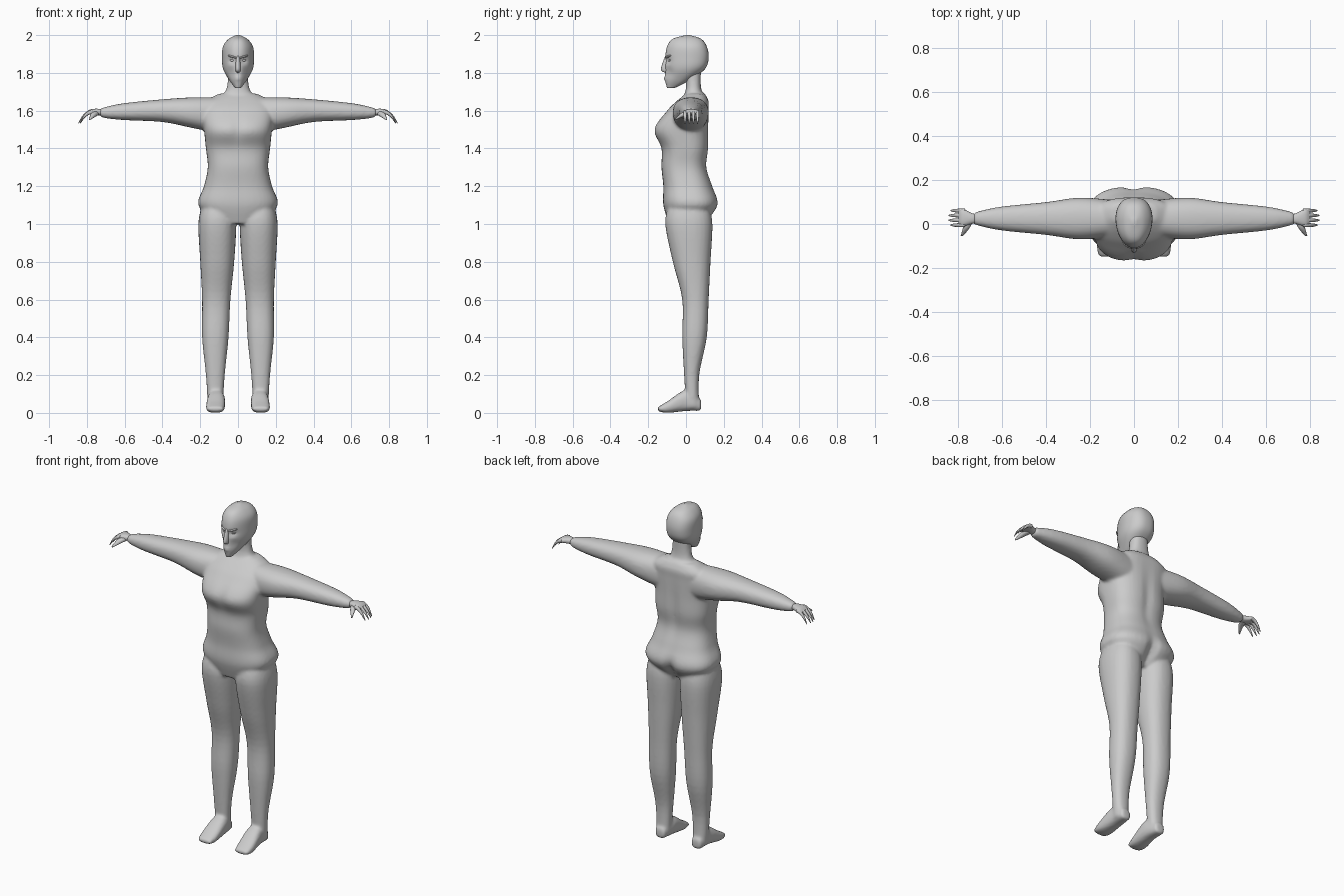
import bpy, bmesh
from math import cos, sin, pi, exp, copysign
from mathutils import Vector, Matrix, Euler

cube = bpy.data.objects.get("Cube")
if cube:
    bpy.data.objects.remove(cube, do_unlink=True)

grey = bpy.data.materials.new("plain grey")
grey.use_nodes = True
tone = (0.6, 0.6, 0.6, 1)
grey.diffuse_color = tone
grey.node_tree.nodes["Principled BSDF"].inputs["Base Color"].default_value = tone


def smooth_rows(rows, steps=5):
    """Pass a spline through the section rows."""
    points = [Vector(row) for row in rows]
    last = len(points) - 1
    result = []
    for i in range(last):
        start, end = points[i], points[i + 1]
        tangent_in = (end - points[max(i - 1, 0)]) / 2
        tangent_out = (points[min(i + 2, last)] - start) / 2
        for step in range(steps):
            t = step / steps
            ease = t * t * (3 - 2 * t)
            result.append(start.lerp(end, ease)
                          + tangent_in * t * (1 - t) ** 2
                          - tangent_out * t * t * (1 - t))
    return result + [points[last]]


def rounded(angle_value, power):
    """Superellipse coordinate from a sine or cosine."""
    return copysign(abs(angle_value) ** (2 / power), angle_value)


def loft(bm, axis, rows, side=1, power=2.3, sides=28, shape=None):
    """Skin rounded sections; each row is (position, low, high, low, high)."""
    u, v = [k for k in range(3) if k != axis]
    rings = []
    for position, u_low, u_high, v_low, v_high in smooth_rows(rows):
        ring = []
        for i in range(sides):
            angle = 2 * pi * i / sides
            p = Vector()
            p[axis] = position
            p[u] = (u_low + u_high + (u_high - u_low) * rounded(cos(angle), power)) / 2
            p[v] = (v_low + v_high + (v_high - v_low) * rounded(sin(angle), power)) / 2
            if shape:
                shape(p)
            p.x *= side
            ring.append(bm.verts.new(p))
        rings.append(ring)
    for lower, upper in zip(rings, rings[1:]):
        for i in range(sides):
            j = (i + 1) % sides
            bm.faces.new((lower[i], lower[j], upper[j], upper[i]))
    bm.faces.new(rings[0])
    bm.faces.new(rings[-1])


def centred(rows):
    """Turn (height, half width, front, back) rows into full section rows."""
    return [(z, -width, width, front, back) for z, width, front, back in rows]


def ball(bm, side, centre, size, tilt, turn):
    """Add an ellipsoid on one side of the face."""
    x, y, z = centre
    placement = Matrix.LocRotScale(Vector((x * side, y, z)),
                                   Euler((0, -tilt * side, turn * side)), Vector(size))
    bmesh.ops.create_uvsphere(bm, u_segments=16, v_segments=8, radius=1, matrix=placement)


def finish(name, bm):
    bmesh.ops.recalc_face_normals(bm, faces=bm.faces)
    for face in bm.faces:
        face.smooth = True
    mesh = bpy.data.meshes.new(name)
    bm.to_mesh(mesh)
    bm.free()
    mesh.materials.append(grey)
    obj = bpy.data.objects.new(name, mesh)
    bpy.context.collection.objects.link(obj)
    return obj


def bump(p, x, z, width, height):
    """Soft mirrored falloff around a spot."""
    return exp(-((abs(p.x) - x) / width) ** 2 - ((p.z - z) / height) ** 2)


def torso_shape(p):
    # Cleft and spine groove behind, shallow dip between the breasts
    if p.y > 0.03:
        p.y -= 0.03 * bump(p, 0, 1.06, 0.03, 0.07) + 0.01 * bump(p, 0, 1.4, 0.03, 0.15)
    elif p.y < -0.03:
        p.y += 0.01 * bump(p, 0, 1.5, 0.03, 0.06)


def face_shape(p):
    # Face narrows forward, with sunken eyes, hollow cheeks and lips
    forward = min(max((0.03 - p.y) / 0.14, 0), 1)
    p.x *= 1 - 0.3 * forward ** 1.5
    if p.y < -0.03:
        p.y += 0.016 * bump(p, 0.03, 1.865, 0.02, 0.014)
        p.y += 0.01 * bump(p, 0.04, 1.8, 0.02, 0.03)
        p.y -= 0.007 * bump(p, 0, 1.77, 0.02, 0.01)


torso = centred([
    (1, .12, -.09, .1), (1.1, .21, -.12, .17), (1.2, .18, -.12, .14), (1.3, .16, -.13, .11),
    (1.4, .17, -.13, .12), (1.5, .18, -.17, .12), (1.6, .19, -.1, .12),
    (1.65, .17, -.05, .12), (1.69, .1, 0, .1)])
neck = centred([(1.64, .1, -.03, .11), (1.72, .06, 0, .08), (1.82, .05, -.01, .08)])
leg = [
    (1.1, .03, .19, -.09, .12), (1, .01, .21, -.11, .14), (.8, .02, .2, -.07, .13),
    (.6, .04, .19, -.02, .12), (.4, .05, .19, -.02, .11), (.2, .07, .17, -.01, .07),
    (.03, .08, .16, 0, .07)]
foot = [
    (.08, .09, .15, .01, .07), (0, .07, .16, .01, .12), (-.1, .07, .17, 0, .06),
    (-.15, .08, .16, .01, .03)]
arm = [
    (.1, -.06, .11, 1.48, 1.67), (.25, -.07, .12, 1.51, 1.67), (.4, -.05, .1, 1.54, 1.66),
    (.6, -.03, .08, 1.55, 1.64), (.7, -.01, .06, 1.56, 1.62), (.73, 0, .05, 1.57, 1.61)]
skull = centred([
    (1.72, .02, -.1, -.06), (1.76, .05, -.11, .02), (1.82, .08, -.11, .1),
    (1.88, .085, -.11, .12), (1.94, .08, -.1, .11), (1.98, .05, -.07, .08), (2, .01, 0, .02)])

# Body: overlapping limbs fused into one skin
bm = bmesh.new()
loft(bm, 2, torso, power=2.6, sides=40, shape=torso_shape)
loft(bm, 2, neck)
for side in (1, -1):
    loft(bm, 2, leg, side)
    loft(bm, 1, foot, side, power=2.6)
    loft(bm, 0, arm, side)
body = finish("body", bm)
fuse = body.modifiers.new("fuse", 'REMESH')
fuse.mode = 'VOXEL'
fuse.voxel_size = 0.009
fuse.use_smooth_shade = True
soften = body.modifiers.new("soften", 'SMOOTH')
soften.factor = 0.5
soften.iterations = 5

# Head with chin, skull and pointed face
bm = bmesh.new()
loft(bm, 2, skull, power=2.5, sides=56, shape=face_shape)
finish("head", bm)

# Nose wedge
bm = bmesh.new()
loft(bm, 2, centred([(1.89, .01, -.11, -.06), (1.82, .015, -.133, -.06),
                     (1.8, .01, -.11, -.06)]), sides=16)
finish("nose", bm)

# Almond eyes under slanted brows
bm = bmesh.new()
for side in (1, -1):
    ball(bm, side, (.03, -.084, 1.865), (.015, .008, .006), .2, .4)
    ball(bm, side, (.03, -.095, 1.886), (.028, .01, .006), .25, .6)
finish("eyes_and_brows", bm)


def finger_rows(y, length):
    """Sections of a finger that curls down and thins toward its tip."""
    rows = []
    for step in range(5):
        t = step / 4
        half = .009 * (1 - .7 * t ** 4)
        x = .77 + length * t
        z = 1.593 - .06 * t ** 2.2
        rows.append((x, y - half, y + half, z - half * 1.2, z + half * 1.2))
    return rows


# Hands: palm, four curled fingers and a thumb
for side, label in ((1, "left"), (-1, "right")):
    bm = bmesh.new()
    loft(bm, 0, [(.7, .01, .04, 1.58, 1.6), (.74, 0, .05, 1.575, 1.61),
                 (.78, -.01, .07, 1.58, 1.607), (.8, 0, .06, 1.58, 1.595)], side, sides=20)
    for k, length in enumerate((.067, .075, .075, .065)):
        loft(bm, 0, finger_rows(.022 * k - .005, length), side, sides=12)
    loft(bm, 1, [(.02, .73, .77, 1.575, 1.6), (-.02, .75, .78, 1.565, 1.59),
                 (-.055, .78, .79, 1.55, 1.56)], side, sides=12)
    finish(label + "_hand", bm)
